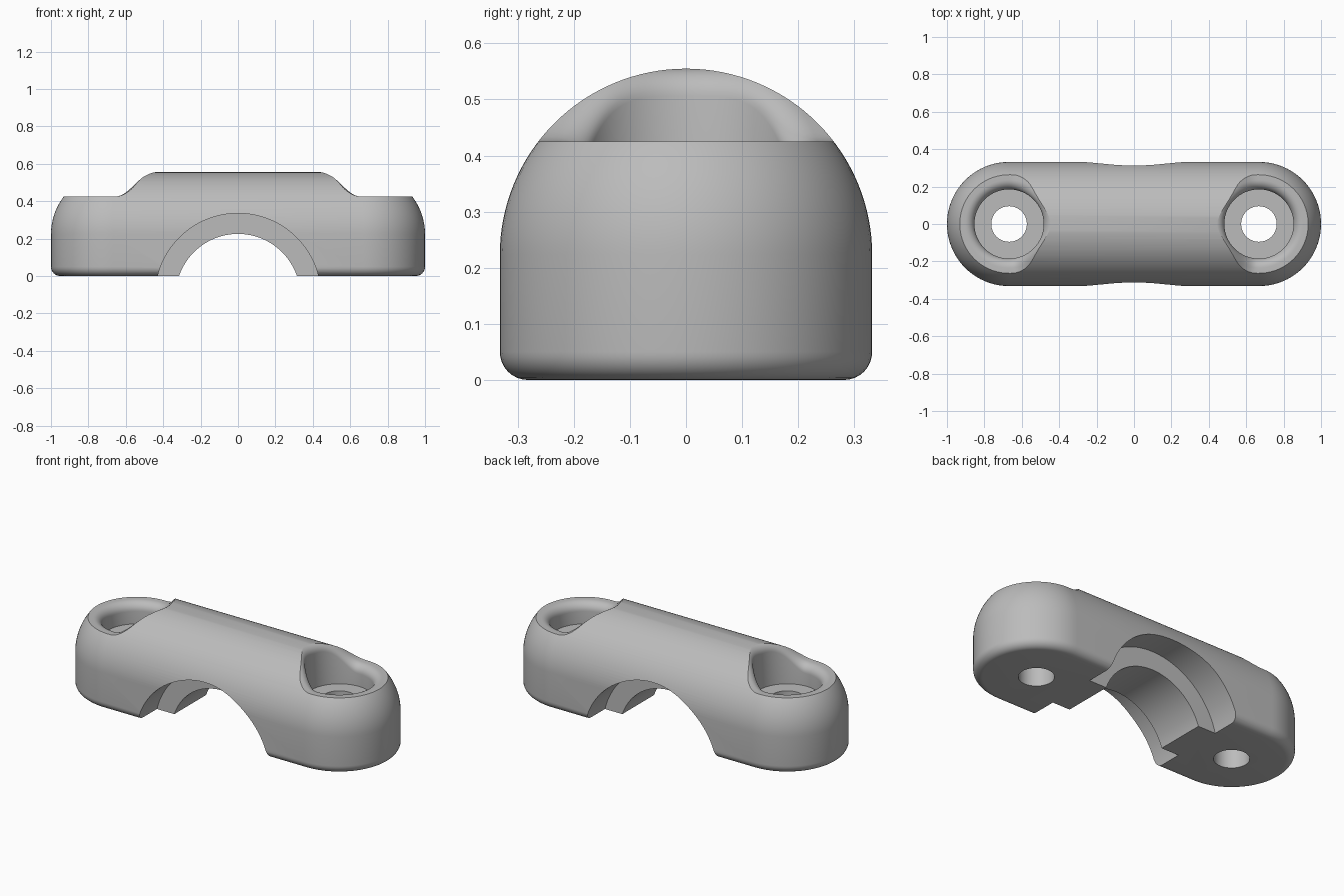
import bpy, bmesh
from math import pi, sin, cos, sqrt
from mathutils import Matrix

if "Cube" in bpy.data.objects:
    bpy.data.objects.remove(bpy.data.objects["Cube"], do_unlink=True)

HOLE_X = 0.668      # screw axis offset; end caps share it
RADIUS = 0.332      # body half width and dome radius
SPRING = 0.223      # height where the dome begins
FILLET = 0.05
BORE = 0.185
PIPE_Z = -0.108     # pipe axis height

grey = bpy.data.materials.new("grey_plastic")
grey.use_nodes = True
colour = (0.5, 0.5, 0.5, 1)
grey.diffuse_color = colour
grey.node_tree.nodes["Principled BSDF"].inputs["Base Color"].default_value = colour


def loft(name, rings):
    """Skin closed rings of equal length and cap both ends."""
    bm = bmesh.new()
    loops = [[bm.verts.new(p) for p in ring] for ring in rings]
    n = len(loops[0])
    for a, b in zip(loops, loops[1:]):
        for i in range(n):
            j = (i + 1) % n
            bm.faces.new((a[i], a[j], b[j], b[i]))
    bm.faces.new(loops[0])
    if rings[-1][0] != rings[-1][1]:
        bm.faces.new(loops[-1])
    bmesh.ops.remove_doubles(bm, verts=bm.verts, dist=1e-5)
    bmesh.ops.recalc_face_normals(bm, faces=bm.faces)
    return finish(name, bm)


def finish(name, bm):
    mesh = bpy.data.meshes.new(name)
    bm.to_mesh(mesh)
    bm.free()
    mesh.materials.append(grey)
    obj = bpy.data.objects.new(name, mesh)
    bpy.context.collection.objects.link(obj)
    return obj


def cylinder(name, radius, length, matrix):
    bm = bmesh.new()
    bmesh.ops.create_cone(bm, cap_ends=True, segments=128, radius1=radius,
                          radius2=radius, depth=length, matrix=matrix)
    return finish(name, bm)


def stadium(radius, z, steps=40):
    ring = []
    for side, start in ((1, -pi / 2), (-1, pi / 2)):
        for i in range(steps + 1):
            a = start + pi * i / steps
            ring.append((side * HOLE_X + radius * cos(a), radius * sin(a), z))
    return ring


def rim_height(u):
    """Rim is level on the outer side and climbs the ridge on the inner side."""
    t = min(max((u - 0.05) / 0.95, 0), 1)
    return 0.425 + 0.131 * t * t * (3 - 2 * t)


def bore_cutter(side, steps=96):
    """Counterbore with a rounded lip that follows the rim height."""
    angles = [2 * pi * i / steps for i in range(steps)]

    def ring(radius, height):
        return [(side * (HOLE_X + radius * cos(a)), radius * sin(a), height(rim_height(-cos(a))))
                for a in angles]

    rings = [ring(BORE, lambda h: 0.30)]
    for k in range(9):
        q = pi / 2 * k / 8
        rings.append(ring(BORE + FILLET * (1 - cos(q)),
                          lambda h, q=q: h - FILLET * (1 - sin(q))))
    rings.append(ring(0.5, lambda h: h))
    rings.append(ring(0.5, lambda h: 0.8))
    return loft("bore_cutter", rings)


# Body: capsule plan, filleted base, domed top
section = []
for k in range(9):
    q = pi / 2 * k / 8
    section.append((RADIUS - FILLET * (1 - sin(q)), FILLET * (1 - cos(q))))
for k in range(33):
    q = pi / 2 * k / 32
    section.append((RADIUS * cos(q) if k < 32 else 0, SPRING + RADIUS * sin(q)))
body = loft("clamp_body", [stadium(r, z) for r, z in section])

# Cutters: counterbores, screw holes, pipe channel leaving a central rib
cutters = []
for side in (1, -1):
    cutters.append(bore_cutter(side))
    cutters.append(cylinder("screw_cutter", 0.095, 2, Matrix.Translation((side * HOLE_X, 0, 0))))
    cutters.append(cylinder("channel_cutter", 0.443, 0.5,
                            Matrix.Translation((0, side * 0.4, PIPE_Z)) @ Matrix.Rotation(pi / 2, 4, 'X')))
cutters.append(cylinder("rib_cutter", 0.333, 2,
                        Matrix.Translation((0, 0, PIPE_Z)) @ Matrix.Rotation(pi / 2, 4, 'X')))

bpy.ops.object.select_all(action='DESELECT')
bpy.context.view_layer.objects.active = body
body.select_set(True)
for cutter in cutters:
    cutter.hide_render = True
    mod = body.modifiers.new("cut", 'BOOLEAN')
    mod.operation = 'DIFFERENCE'
    mod.solver = 'EXACT'
    mod.object = cutter
    bpy.ops.object.modifier_apply(modifier=mod.name)
    bpy.data.objects.remove(cutter, do_unlink=True)

bpy.ops.object.shade_smooth_by_angle(angle=pi / 6)
